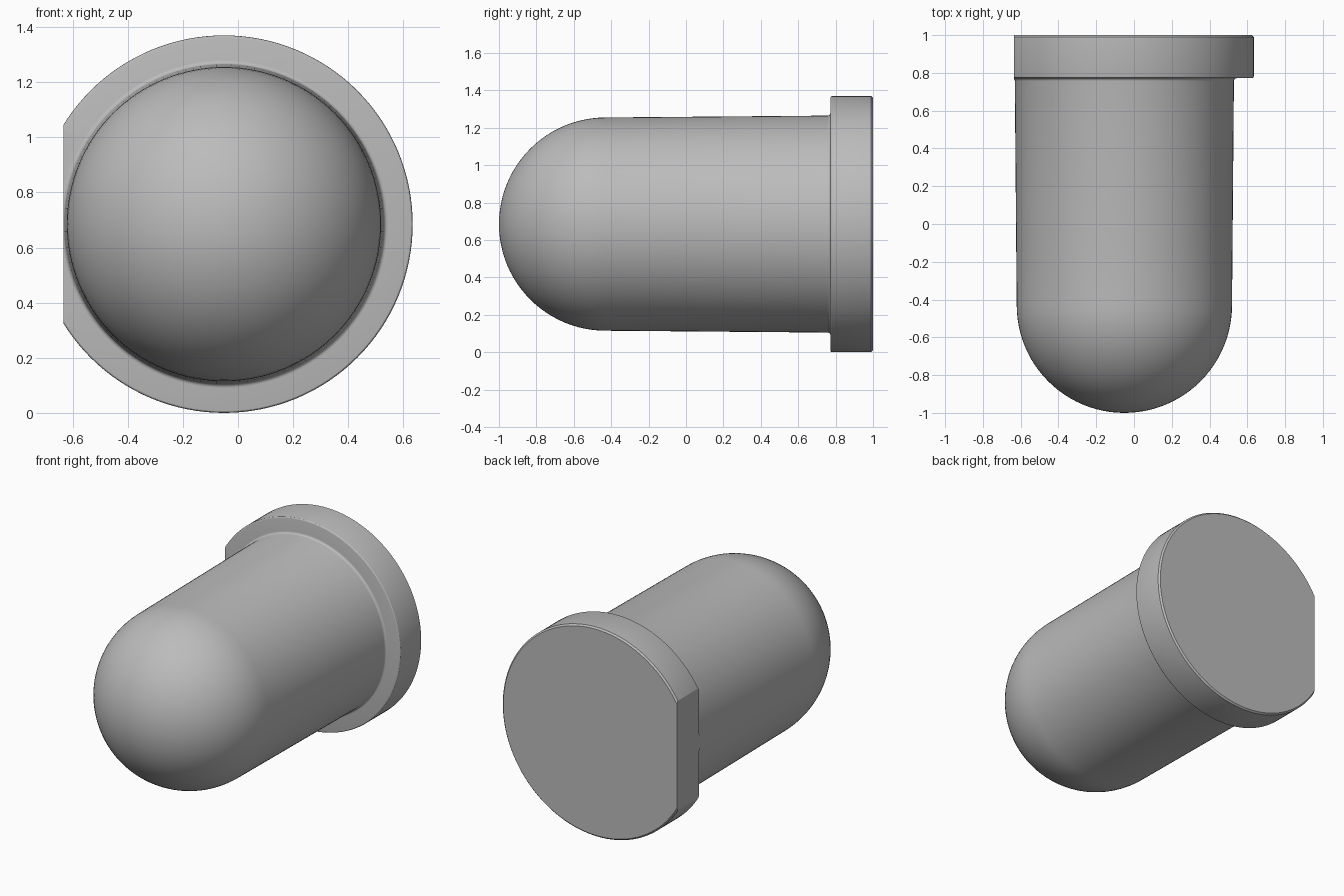
import bpy, bmesh, math
from mathutils import Vector

cube = bpy.data.objects.get("Cube")
if cube:
    bpy.data.objects.remove(cube, do_unlink=True)

CX, CZ = -0.051, 0.685      # axis of the turned shape, running along y
FLANGE_R, FLAT_X = 0.685, -0.634
DOME_R, DOME_Y = 0.57, -0.43
SEGMENTS = 128


def arc(radius, y, r, start, end, steps):
    """Points (radius, y) on an arc, angles in degrees."""
    angles = [math.radians(start + (end - start) * i / steps) for i in range(steps + 1)]
    return [(radius + r * math.cos(a), y + r * math.sin(a)) for a in angles]


# Half profile: dome, slightly tapered barrel, root fillet, bevelled flange
profile = arc(0, DOME_Y, DOME_R, -90, 0, 24)
profile[0] = (0, -1)
profile += arc(0.595, 0.757, 0.015, 180, 90, 4)
profile += arc(FLANGE_R - 0.01, 0.782, 0.01, -90, 0, 3)
profile += [(FLANGE_R, 0.99), (FLANGE_R - 0.01, 1), (0, 1)]

# Turn the profile about the axis
bm = bmesh.new()
verts = [bm.verts.new((CX + r, y, CZ)) for r, y in profile]
edges = [bm.edges.new(pair) for pair in zip(verts, verts[1:])]
bmesh.ops.spin(bm, geom=verts + edges, cent=(CX, 0, CZ), axis=(0, 1, 0),
               angle=math.tau, steps=SEGMENTS)
bmesh.ops.remove_doubles(bm, verts=bm.verts, dist=0.0001)

# Cut the locating flat on the right side and close it
cut = bmesh.ops.bisect_plane(bm, geom=bm.verts[:] + bm.edges[:] + bm.faces[:],
                             plane_co=(FLAT_X, 0, 0), plane_no=Vector((-1, 0, 0)),
                             clear_outer=True)
rim = [e for e in cut["geom_cut"] if isinstance(e, bmesh.types.BMEdge)]
bmesh.ops.contextual_create(bm, geom=rim)

# Merge the back fan into one flat face
back = [f for f in bm.faces if all(v.co.y > 0.9999 for v in f.verts)]
bmesh.ops.dissolve_faces(bm, faces=back, use_verts=True)
bmesh.ops.recalc_face_normals(bm, faces=bm.faces)

mesh = bpy.data.meshes.new("domed_pin")
bm.to_mesh(mesh)
bm.free()
pin = bpy.data.objects.new("domed_pin", mesh)
bpy.context.collection.objects.link(pin)

# Plain grey material
grey = bpy.data.materials.new("plain_grey")
grey.use_nodes = True
colour = (0.5, 0.5, 0.5, 1)
grey.diffuse_color = colour
grey.node_tree.nodes["Principled BSDF"].inputs["Base Color"].default_value = colour
mesh.materials.append(grey)

bpy.ops.object.select_all(action="DESELECT")
pin.select_set(True)
bpy.context.view_layer.objects.active = pin
bpy.ops.object.shade_smooth_by_angle(angle=math.radians(25))
